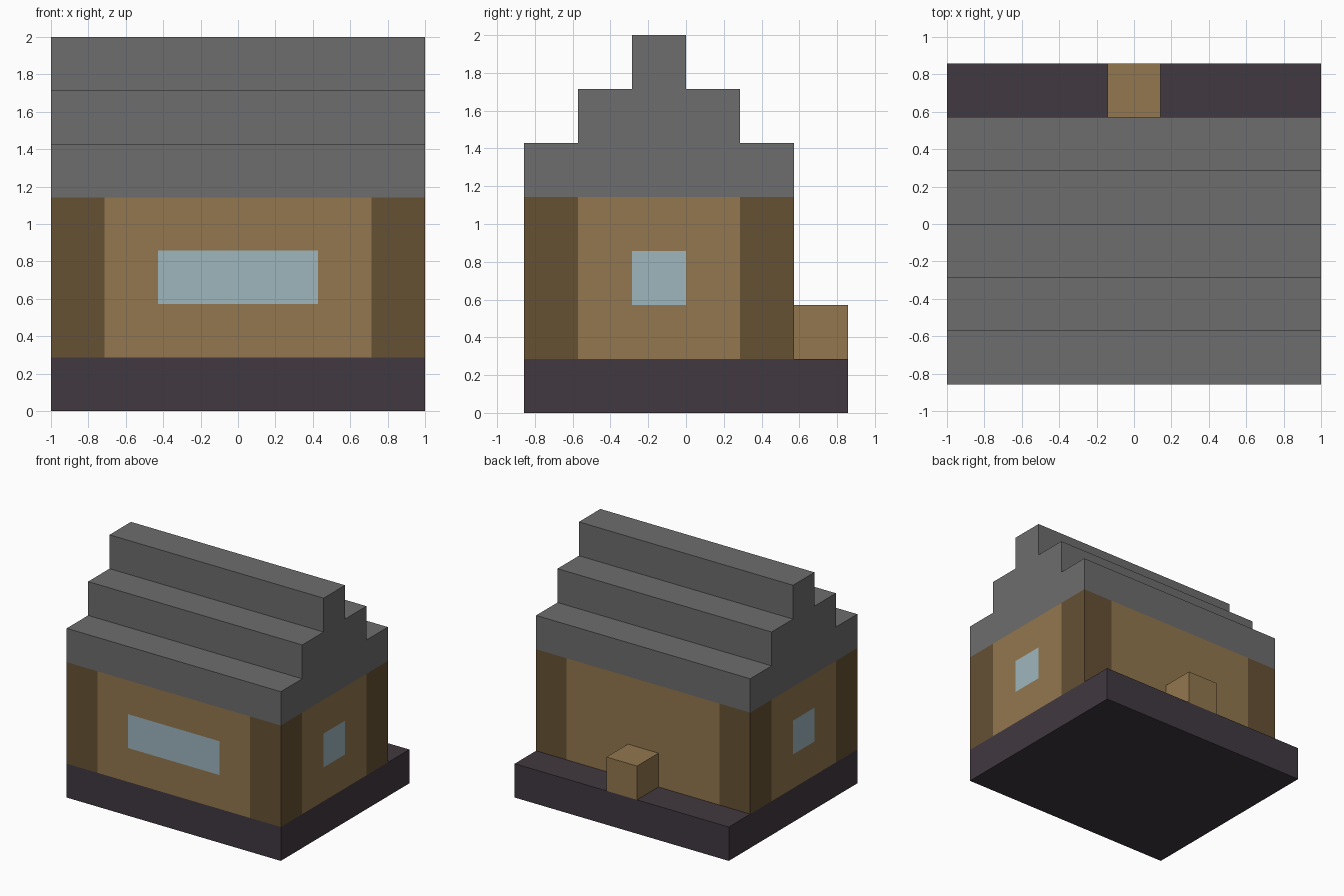
import bpy
import bmesh
from mathutils import Vector

cube = bpy.data.objects.get("Cube")
if cube:
    bpy.data.objects.remove(cube, do_unlink=True)

U = 2 / 7  # one building block


def material(name, rgb):
    lin = [((c / 255 + 0.055) / 1.055) ** 2.4 for c in rgb] + [1]
    mat = bpy.data.materials.new(name)
    mat.use_nodes = True
    mat.diffuse_color = lin
    bsdf = mat.node_tree.nodes["Principled BSDF"]
    bsdf.inputs["Base Color"].default_value = lin
    bsdf.inputs["Roughness"].default_value = 0.9
    return mat


STONE = material("grey stone", (109, 109, 109))
PLANK = material("light planks", (146, 119, 78))
LOG = material("dark logs", (102, 81, 52))
GLASS = material("pale blue glass", (157, 182, 190))
FLOOR = material("dark foundation", (65, 57, 64))


def finish(name, bm, mats):
    bmesh.ops.recalc_face_normals(bm, faces=bm.faces)
    mesh = bpy.data.meshes.new(name)
    bm.to_mesh(mesh)
    bm.free()
    for mat in mats:
        mesh.materials.append(mat)
    obj = bpy.data.objects.new(name, mesh)
    bpy.context.collection.objects.link(obj)
    return obj


def box(lo, hi):
    """Box between two corners given in blocks."""
    bm = bmesh.new()
    bmesh.ops.create_cube(bm, size=1)
    lo, hi = Vector(lo) * U, Vector(hi) * U
    for v in bm.verts:
        v.co = (lo + hi) / 2 + v.co * (hi - lo)
    return bm


# Foundation slab and the back doorstep
finish("foundation", box((-3.5, -3, 0), (3.5, 3, 1)), [FLOOR])
finish("back_step", box((-0.5, 2, 1), (0.5, 3, 2)), [PLANK])

# Walls, cut along the edges of the corner posts and windows
walls = box((-3.5, -3, 1), (3.5, 2, 4))
cuts = {0: (-2.5, -1.5, 1.5, 2.5), 1: (-2, -1, 0, 1), 2: (2, 3)}
for axis, places in cuts.items():
    normal = Vector((0, 0, 0))
    normal[axis] = 1
    for p in places:
        bmesh.ops.bisect_plane(walls, geom=walls.verts[:] + walls.edges[:] + walls.faces[:],
                               plane_co=normal * p * U, plane_no=normal)

# Colour posts at the corners, glass on the front and both ends
walls.normal_update()
for f in walls.faces:
    x, y, z = f.calc_center_median() / U
    n = f.normal
    post = abs(x) > 2.5 and (y < -2 or y > 1)
    front_glass = n.y < -0.5 and abs(x) < 1.5
    end_glass = abs(n.x) > 0.5 and -1 < y < 0
    if post:
        f.material_index = 1
    elif 2 < z < 3 and (front_glass or end_glass):
        f.material_index = 2
finish("walls", walls, [PLANK, LOG, GLASS])

# Stepped roof: half profile mirrored about the ridge, extruded along x
half = [(2.5, 4), (2.5, 5), (1.5, 5), (1.5, 6), (0.5, 6), (0.5, 7)]
profile = half + [(-y, z) for y, z in reversed(half)]
roof = bmesh.new()
end = roof.faces.new([roof.verts.new((-1, (y - 0.5) * U, z * U)) for y, z in profile])
swept = bmesh.ops.extrude_face_region(roof, geom=[end], use_keep_orig=True)["geom"]
bmesh.ops.translate(roof, vec=(2, 0, 0),
                    verts=[g for g in swept if isinstance(g, bmesh.types.BMVert)])
finish("stepped_roof", roof, [STONE])
